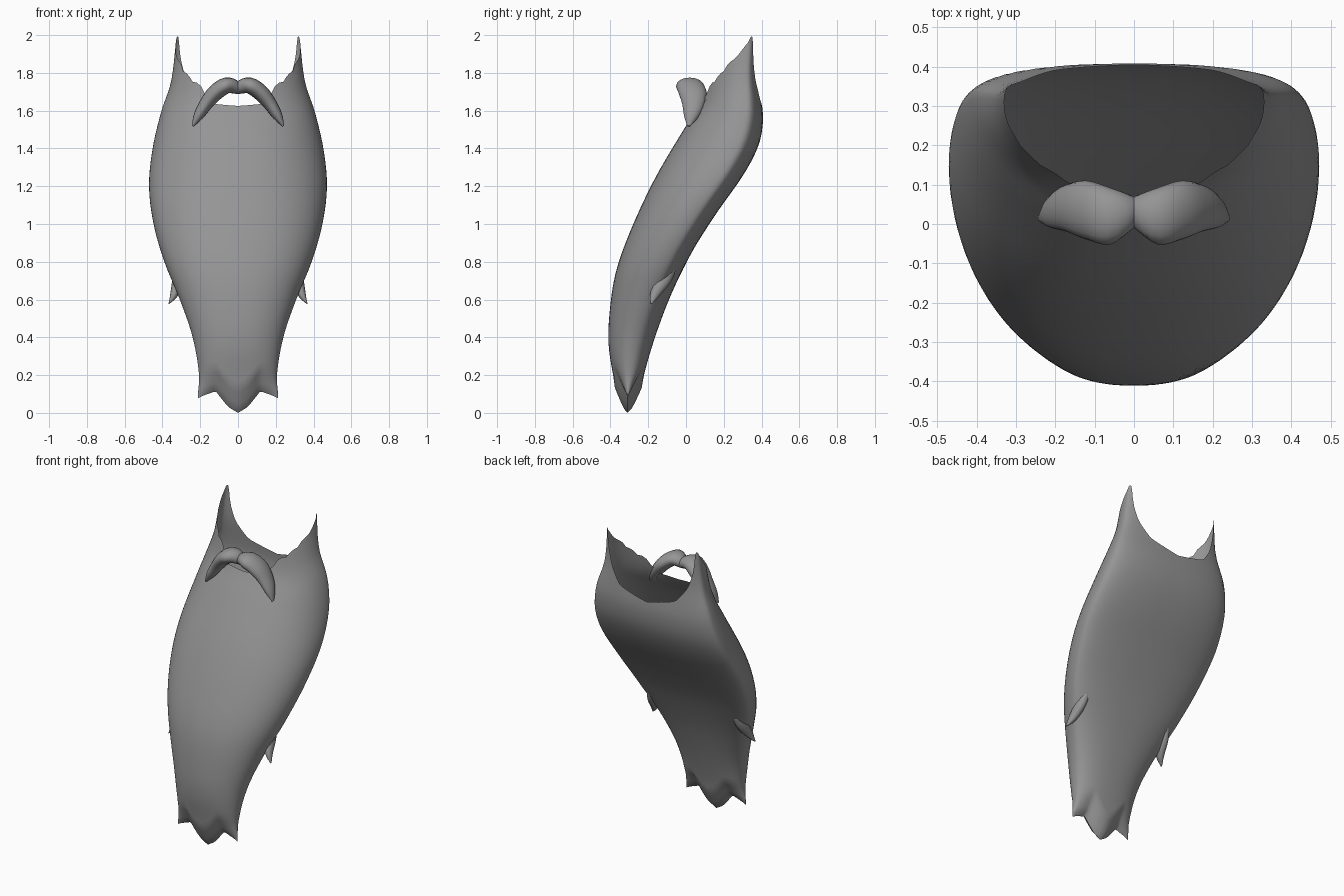
import bpy, bmesh, math
from mathutils import Vector

cube = bpy.data.objects.get("Cube")
if cube:
    bpy.data.objects.remove(cube)

GREY = (0.30, 0.30, 0.30, 1)
grey = bpy.data.materials.new("hair grey")
grey.use_nodes = True
grey.diffuse_color = GREY
grey.node_tree.nodes["Principled BSDF"].inputs["Base Color"].default_value = GREY


def curve(keys, smooth=True):
    """Interpolating function through (position, value) pairs."""
    def slope(i):
        a, b = keys[max(i - 1, 0)], keys[min(i + 1, len(keys) - 1)]
        return (b[1] - a[1]) / (b[0] - a[0])

    def f(p):
        p = min(max(p, keys[0][0]), keys[-1][0])
        i = next(k for k in range(len(keys) - 1) if p <= keys[k + 1][0])
        (p0, v0), (p1, v1) = keys[i], keys[i + 1]
        h = p1 - p0
        s = (p - p0) / h
        if not smooth:
            return v0 + (v1 - v0) * s
        return (v0 * (1 + 2 * s) * (1 - s) ** 2 + v1 * s * s * (3 - 2 * s)
                + h * s * (1 - s) * (slope(i) * (1 - s) - slope(i + 1) * s))
    return f


def loft(name, rings, caps=False, mirror=False):
    """Skin closed rings of points into one smooth object."""
    bm = bmesh.new()
    rows = [[bm.verts.new(p) for p in ring] for ring in rings]
    n = len(rows[0])
    for a, b in zip(rows, rows[1:]):
        for i in range(n):
            j = (i + 1) % n
            bm.faces.new((a[i], a[j], b[j], b[i]))
    if caps:
        bm.faces.new(rows[0][::-1])
        bm.faces.new(rows[-1])
    bmesh.ops.remove_doubles(bm, verts=bm.verts, dist=0.0005)
    bmesh.ops.recalc_face_normals(bm, faces=bm.faces)
    mesh = bpy.data.meshes.new(name)
    bm.to_mesh(mesh)
    bm.free()
    mesh.materials.append(grey)
    ob = bpy.data.objects.new(name, mesh)
    bpy.context.collection.objects.link(ob)
    if mirror:
        ob.modifiers.new("Mirror", "MIRROR")
    bpy.ops.object.select_all(action="DESELECT")
    ob.select_set(True)
    bpy.context.view_layer.objects.active = ob
    bpy.ops.object.shade_smooth_by_angle(angle=math.radians(50))
    return ob


# Beard outline by height: half width, front edge, back edge, widest point
half_width = curve([(0, .215), (.1, .212), (.2, .206), (.4, .24), (.6, .308), (.8, .39),
                    (1, .447), (1.2, .471), (1.4, .452), (1.6, .405), (1.75, .355), (2, .325)])
front_y = curve([(0, -.36), (.18, -.383), (.34, -.408), (.49, -.408), (.73, -.375),
                 (.95, -.3), (1.24, -.165), (1.52, 0), (1.63, .07), (1.75, .1), (2, .15)])
back_y = curve([(0, -.25), (.21, -.22), (.55, -.11), (.83, .02), (1.04, .15), (1.27, .31),
                (1.42, .385), (1.55, .408), (1.65, .4), (1.8, .385), (2, .39)])
widest = curve([(0, .5), (.2, .5), (.57, .62), (.8, .7), (1.2, .74), (2, .76)])
# Ragged rims: top by angle from the front, bottom by distance from the middle
top_rim = curve([(0, 1.625), (15, 1.635), (25, 1.69), (32, 1.745), (42, 1.755), (46, 1.79),
                 (55, 1.81), (61, 1.85), (73, 1.88), (85, 1.94), (95, 1.985), (103, 2),
                 (109, 1.97), (118, 1.87), (132, 1.76), (152, 1.66), (180, 1.61)], False)
bottom_rim = curve([(0, 0), (.05, .03), (.08, .065), (.12, .115), (.19, .09), (.22, .075)], False)
TIP_Y = -.31


def beard_point(angle, v):
    s, c = math.sin(angle), math.cos(angle)
    sx = math.copysign(abs(s) ** .88, s)
    low = bottom_rim(abs(sx) * .215)
    high = top_rim(math.degrees(math.acos(max(-1, min(1, c)))))
    z = low + (high - low) * v
    yf, yb = front_y(z), back_y(z)
    mid = yf + (yb - yf) * widest(z)
    y = mid - (mid - yf) * c if c > 0 else mid + (yb - mid) * (-c) ** .8
    pinch = min(1, (z - low) / .13) ** .6
    return Vector((half_width(z) * sx, TIP_Y + (y - TIP_Y) * pinch, z))


SIDES, ROWS = 72, 44
loft("beard", [[beard_point(2 * math.pi * i / SIDES, (r / ROWS) ** 1.15) for i in range(SIDES)]
               for r in range(ROWS + 1)])


def tuft(name, path, sides=12):
    """Tapered lock from (x, y, z, thickness, depth) points, mirrored across."""
    axes = [curve([(i, p[k]) for i, p in enumerate(path)]) for k in range(5)]
    steps = 4 * (len(path) - 1)
    rings = []
    for n in range(steps + 1):
        u = n / 4
        x, y, z, thick, depth = [a(u) for a in axes]
        ahead, behind = min(u + .1, len(path) - 1), max(u - .1, 0)
        dx, dz = (axes[k](ahead) - axes[k](behind) for k in (0, 2))
        across = Vector((-dz, 0, dx)).normalized()
        if n == 0:
            across = Vector((0, 0, 1))
        rings.append([Vector((x, y, z)) + across * thick * math.cos(a) + Vector((0, depth, 0)) * math.sin(a)
                      for a in (2 * math.pi * i / sides for i in range(sides))])
    return loft(name, rings, caps=True, mirror=True)


tuft("moustache", [(0, .03, 1.722, .034, .04), (.06, .02, 1.733, .043, .072),
                   (.12, .035, 1.695, .043, .075), (.17, .04, 1.635, .036, .06),
                   (.21, .03, 1.572, .026, .04), (.24, .015, 1.518, .005, .008)], 16)
tuft("side_tuft", [(.3, -.08, .8, .03, .04), (.318, -.12, .7, .03, .045),
                   (.337, -.16, .63, .022, .03), (.366, -.185, .577, .002, .004)])
